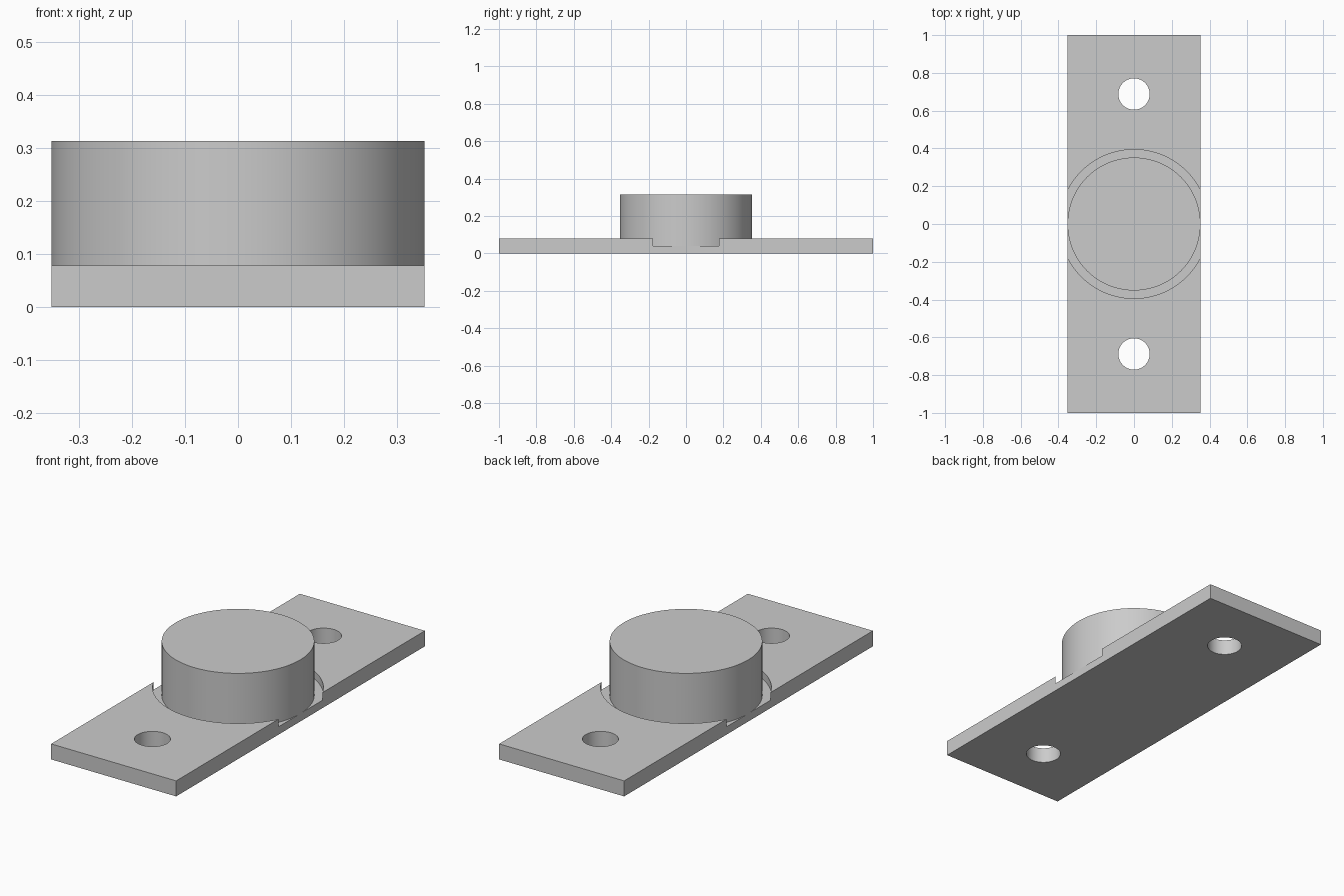
import bpy
import math

if "Cube" in bpy.data.objects:
    bpy.data.objects.remove(bpy.data.objects["Cube"], do_unlink=True)

HALF_WIDTH = 0.352
PLATE_TOP = 0.079
RECESS_FLOOR = 0.04
POST_TOP = 0.314

grey = bpy.data.materials.new("plain grey")
grey.use_nodes = True
colour = (0.6, 0.6, 0.6, 1)
grey.diffuse_color = colour
grey.node_tree.nodes["Principled BSDF"].inputs["Base Color"].default_value = colour


def cylinder(name, radius, bottom, top, y=0, sides=128):
    bpy.ops.mesh.primitive_cylinder_add(
        vertices=sides, radius=radius, depth=top - bottom,
        location=(0, y, (top + bottom) / 2))
    obj = bpy.context.object
    obj.name = name
    obj.data.materials.append(grey)
    return obj


def smooth(obj):
    bpy.ops.object.select_all(action='DESELECT')
    obj.select_set(True)
    bpy.context.view_layer.objects.active = obj
    bpy.ops.object.shade_smooth_by_angle(angle=math.radians(30))


# Mounting plate
bpy.ops.mesh.primitive_cube_add(size=1, location=(0, 0, PLATE_TOP / 2))
plate = bpy.context.object
plate.name = "mounting_plate"
plate.scale = (2 * HALF_WIDTH, 2, PLATE_TOP)
bpy.ops.object.transform_apply(location=False, rotation=False, scale=True)
plate.data.materials.append(grey)

# Round recess and two bolt holes
cutters = [cylinder("recess_cutter", 0.394, RECESS_FLOOR, 0.2)]
for side, y in (("front", -0.688), ("back", 0.688)):
    cutters.append(cylinder(side + "_hole_cutter", 0.083, -0.1, 0.2, y, 64))
for cutter in cutters:
    cutter.hide_render = True
    cutter.hide_set(True)
    cut = plate.modifiers.new(cutter.name, 'BOOLEAN')
    cut.operation = 'DIFFERENCE'
    cut.solver = 'EXACT'
    cut.object = cutter

# Apply the cuts, then drop the cutters
bpy.ops.object.select_all(action='DESELECT')
plate.select_set(True)
bpy.context.view_layer.objects.active = plate
for cutter in cutters:
    bpy.ops.object.modifier_apply(modifier=cutter.name)
for cutter in cutters:
    bpy.data.objects.remove(cutter, do_unlink=True)
smooth(plate)

# Round post standing in the recess
smooth(cylinder("round_post", HALF_WIDTH, RECESS_FLOOR, POST_TOP))
